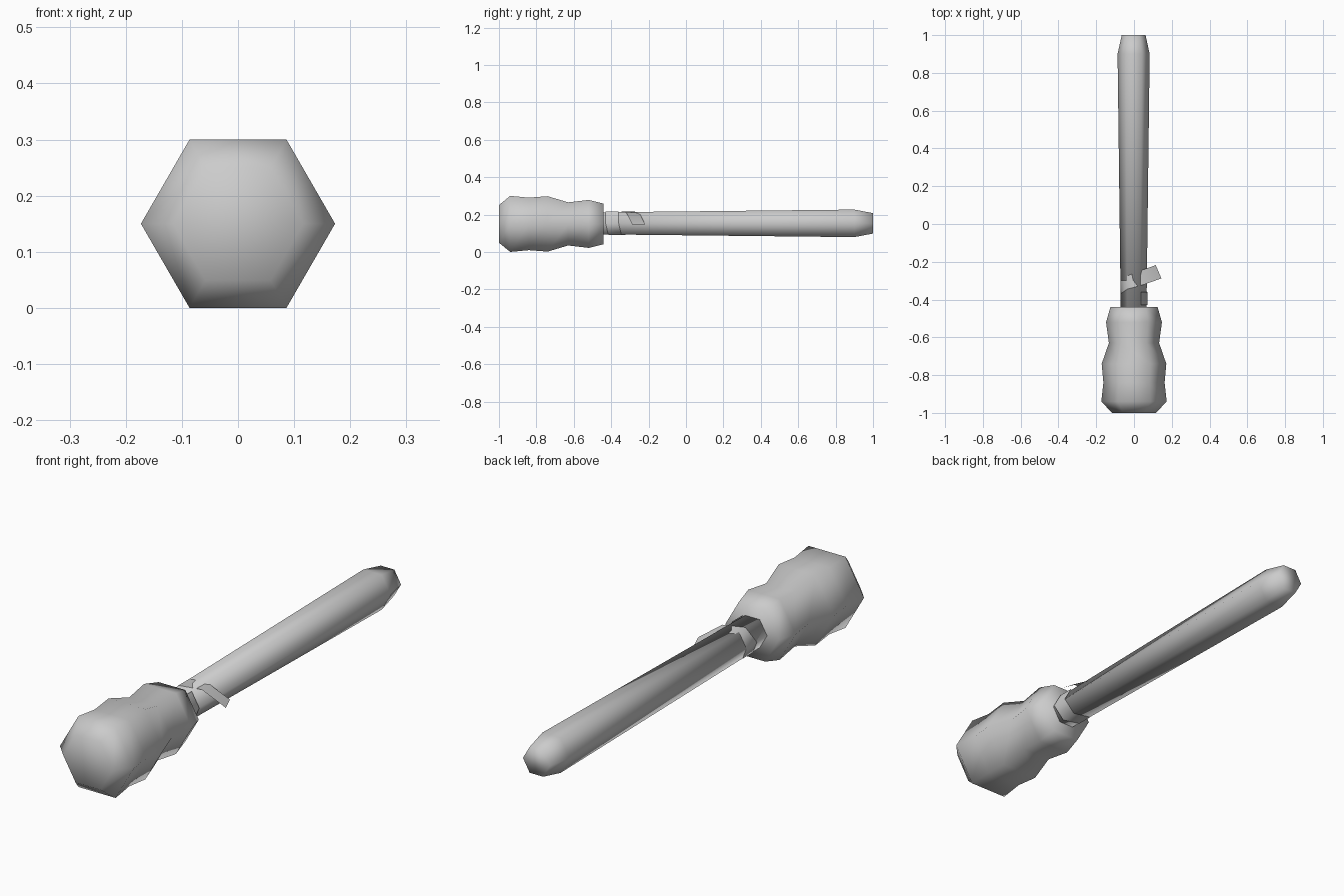
import bpy, bmesh
from math import sin, cos, radians

cube = bpy.data.objects.get("Cube")
if cube:
    bpy.data.objects.remove(cube, do_unlink=True)

CENTRE_Z = 0.15

grey = bpy.data.materials.new("plain_grey")
grey.use_nodes = True
colour = (0.6, 0.6, 0.6, 1)
grey.diffuse_color = colour
grey.node_tree.nodes["Principled BSDF"].inputs["Base Color"].default_value = colour


def finish(bm, name):
    for face in bm.faces:
        face.smooth = True
    mesh = bpy.data.meshes.new(name)
    bm.to_mesh(mesh)
    bm.free()
    mesh.materials.append(grey)
    obj = bpy.data.objects.new(name, mesh)
    bpy.context.collection.objects.link(obj)
    return obj


def hex_point(angle, radius, y, x0=0, z0=CENTRE_Z):
    a = radians(angle)
    return (x0 + radius * cos(a), y, z0 + radius * sin(a))


def hex_lathe(name, profile, x0=0, z0=CENTRE_Z):
    """Six-sided body along y from (y, radius) pairs, capped at both ends."""
    bm = bmesh.new()
    rings = [[bm.verts.new(hex_point(60 * i, r, y, x0, z0)) for i in range(6)]
             for y, r in profile]
    for a, b in zip(rings, rings[1:]):
        for i in range(6):
            j = (i + 1) % 6
            bm.faces.new((a[i], a[j], b[j], b[i]))
    bm.faces.new(rings[0])
    bm.faces.new(rings[-1])
    bmesh.ops.recalc_face_normals(bm, faces=bm.faces)
    return finish(bm, name)


# Lumpy grip
hex_lathe("grip", [(-1, 0.116), (-0.94, 0.173), (-0.84, 0.162), (-0.74, 0.171),
                   (-0.63, 0.133), (-0.52, 0.148), (-0.44, 0.125)])

# Slightly flared shaft with a chamfered tip
hex_lathe("shaft", [(-0.46, 0.068), (0.9, 0.085), (1, 0.063)], -0.002, 0.153)

# Ribbon spiralling once round the shaft: (angle, y)
turns = [(60, -0.395), (0, -0.395), (-60, -0.38), (-120, -0.36),
         (-180, -0.335), (-240, -0.31)]
path = [(hex_point(a, 0.072, y, 0, 0.153), 0) for a, y in turns]
# Loose end that folds over and droops to the side
path += [((0.04, -0.285, 0.212), 0.015), ((0.13, -0.253, 0.147), 0.015)]

bm = bmesh.new()
rows = [[bm.verts.new((x - s * skew, y + s * 0.035, z)) for s in (-1, 1)]
        for (x, y, z), skew in path]
for a, b in zip(rows, rows[1:]):
    bm.faces.new((a[0], b[0], b[1], a[1]))
bm.normal_update()
# Face the ribbon outwards
bottom = min(bm.faces, key=lambda f: f.calc_center_median().z)
if bottom.normal.z > 0:
    bmesh.ops.reverse_faces(bm, faces=bm.faces)
finish(bm, "ribbon")
